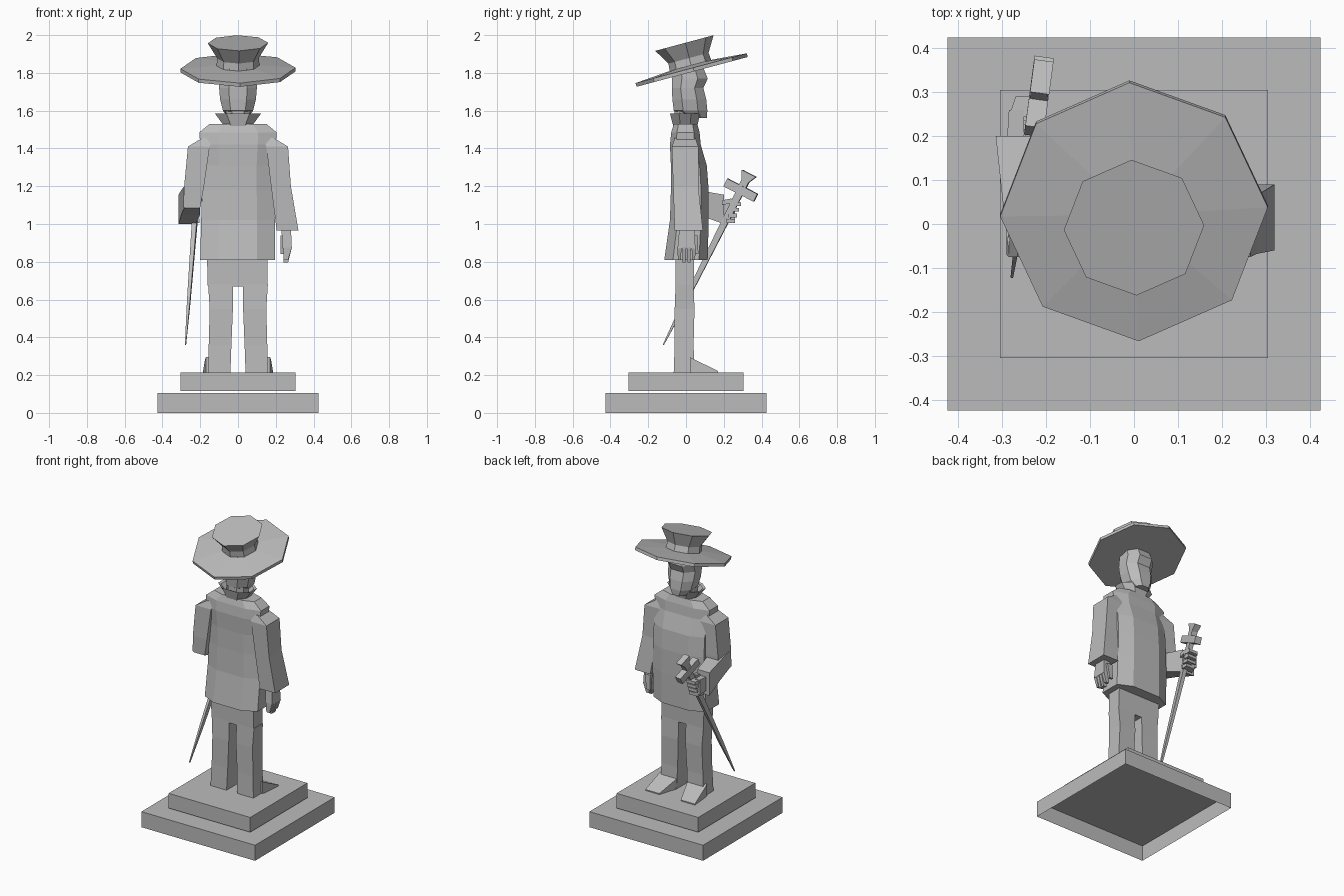
import bpy
import bmesh
import math
from mathutils import Matrix, Vector

if "Cube" in bpy.data.objects:
    bpy.data.objects.remove(bpy.data.objects["Cube"], do_unlink=True)

GREY = (0.5, 0.5, 0.5, 1)
stone = bpy.data.materials.new("grey_stone")
stone.use_nodes = True
stone.diffuse_color = GREY
stone.node_tree.nodes["Principled BSDF"].inputs["Base Color"].default_value = GREY


def finish(name, bm, matrix=None):
    """Turn a bmesh into a flat shaded stone object."""
    if matrix is not None:
        bm.transform(matrix)
    bmesh.ops.recalc_face_normals(bm, faces=bm.faces)
    mesh = bpy.data.meshes.new(name)
    bm.to_mesh(mesh)
    bm.free()
    mesh.materials.append(stone)
    obj = bpy.data.objects.new(name, mesh)
    bpy.context.collection.objects.link(obj)
    return obj


def skin(bm, rings, capped=True):
    """Bridge rings of points with quads and close both ends."""
    rings = [[bm.verts.new(p) for p in ring] for ring in rings]
    count = len(rings[0])
    for low, high in zip(rings, rings[1:]):
        for i in range(count):
            j = (i + 1) % count
            bm.faces.new((low[i], low[j], high[j], high[i]))
    if capped:
        bm.faces.new(rings[0][::-1])
        bm.faces.new(rings[-1])


def section(x0, x1, y0, y1, cut_x, cut_y):
    """Rectangle, with its corners cut by a share of its size if asked."""
    if not cut_x:
        return [(x0, y0), (x1, y0), (x1, y1), (x0, y1)]
    cx, cy = (x1 - x0) * cut_x, (y1 - y0) * cut_y
    return [(x0 + cx, y0), (x1 - cx, y0), (x1, y0 + cy), (x1, y1 - cy),
            (x1 - cx, y1), (x0 + cx, y1), (x0, y1 - cy), (x0, y0 + cy)]


def loft(name, sections, cut_x=0, cut_y=0, along_y=False, mirror=False, matrix=None):
    """Loft sections given as (level, x0, x1, y0, y1); along_y swaps y and z."""
    rings = []
    for level, *box in sections:
        flat = section(*box, cut_x, cut_y)
        rings.append([(x, level, y) if along_y else (x, y, level) for x, y in flat])
    bm = bmesh.new()
    skin(bm, rings)
    if mirror:
        bm.transform(Matrix.Scale(-1, 4, Vector((1, 0, 0))))
    return finish(name, bm, matrix)


def lathe(name, profile, matrix, sides=8):
    """Spin a (radius, height) profile into a faceted solid."""
    bm = bmesh.new()
    turns = [math.tau * i / sides for i in range(sides)]
    skin(bm, [[(r * math.cos(a), r * math.sin(a), h) for a in turns] for r, h in profile])
    return finish(name, bm, matrix)


# Plinth: the lower step is open underneath
for name, half, low, high in (("lower_plinth", .425, 0, .105), ("upper_plinth", .305, .115, .215)):
    plinth = bmesh.new()
    bmesh.ops.create_cube(plinth, size=1)
    if low == 0:
        under = [f for f in plinth.faces if f.normal.z < -.5]
        bmesh.ops.delete(plinth, geom=under, context="FACES")
    size = Matrix.Diagonal((half * 2, half * 2, high - low, 1))
    finish(name, plinth, Matrix.Translation((0, 0, (low + high) / 2)) @ size)

# Trousers and shoes
loft("hips", [(.67, -.16, .155, -.055, .04), (.86, -.165, .155, -.055, .045)])
for side, mirror in (("left", False), ("right", True)):
    loft(side + "_leg", [(.215, .04, .16, -.065, .045), (.36, .035, .155, -.06, .04),
                         (.55, .027, .15, -.06, .045), (.68, .027, .158, -.055, .04)], mirror=mirror)
    loft(side + "_shoe", [(.02, .04, .17, .215, .295), (.05, .042, .175, .215, .28),
                          (.17, .08, .185, .215, .222)], along_y=True, mirror=mirror)

# Coat
loft("coat", [(.81, -.2, .195, -.115, .115), (1.02, -.195, .195, -.085, .12),
              (1.18, -.19, .19, -.08, .12), (1.31, -.19, .19, -.08, .11),
              (1.42, -.2, .2, -.085, .078), (1.485, -.205, .205, -.078, .072),
              (1.53, -.15, .15, -.065, .06)], .24, .2)

# Neck, collar and head; the face looks towards +y
loft("neck", [(1.5, -.06, .06, -.06, .05), (1.62, -.065, .065, -.06, .055)], .25, .25)
collar = bmesh.new()
skin(collar, [[(x, y, z) for x, y in section(-w, w, back, front, .25, .3)]
              for z, w, back, front in ((1.52, .075, -.068, .06), (1.585, .122, -.085, .075),
                                        (1.58, .105, -.075, .065), (1.53, .065, -.055, .05))], False)
finish("collar", collar)
loft("head", [(1.56, -.05, .05, .0, .11), (1.6, -.08, .08, -.065, .113),
              (1.66, -.095, .095, -.072, .107), (1.72, -.1, .1, -.075, .092),
              (1.77, -.1, .1, -.075, .115), (1.83, -.095, .095, -.07, .09)], .26, .28)

# Hat, tipped back
tilt = Matrix.Translation((0, .03, 1.815)) @ Matrix.Rotation(math.radians(15), 4, "X")
tilt = tilt @ Matrix.Rotation(math.radians(2), 4, "Z")
lathe("hat_brim", [(.1, -.01), (.305, -.01), (.305, .01), (.12, .025)], tilt)
lathe("hat_crown", [(.115, .015), (.11, .065), (.16, .148)], tilt)

# Left arm hangs down
loft("left_sleeve", [(.965, .205, .32, -.06, .09), (1.2, .175, .28, -.068, .065),
                     (1.41, .15, .265, -.075, .065), (1.455, .13, .19, -.06, .05)])
loft("left_palm", [(.87, .235, .285, -.045, .05), (.98, .23, .28, -.035, .045)])
for i in range(4):
    y = -.045 + i * .025
    tip = .81 if i in (0, 3) else .795
    loft("left_finger", [(tip, .242, .265, y + .002, y + .018), (.875, .24, .285, y, y + .021)])
loft("left_thumb", [(.84, .225, .25, .05, .066), (.94, .225, .265, .035, .06)])

# Right arm is bent forward
loft("right_upper_sleeve", [(1.09, -.29, -.2, -.07, .06), (1.2, -.285, -.18, -.075, .065),
                            (1.41, -.265, -.15, -.075, .065), (1.455, -.19, -.13, -.06, .05)])
loft("right_forearm", [(-.07, -.285, -.2, 1.085, 1.2), (.06, -.3, -.2, 1.05, 1.18),
                       (.2, -.315, -.225, 1.0, 1.155)], along_y=True)
loft("right_palm", [(.18, -.29, -.25, 1.03, 1.12), (.26, -.285, -.25, 1.02, 1.12)], along_y=True)
for i in range(4):
    z = 1.005 + i * .03
    loft("right_finger", [(.215 + i * .01, -.285, -.205, z, z + .023),
                          (.26 + i * .01, -.27, -.205, z, z + .02)], along_y=True)
loft("right_thumb", [(.19, -.25, -.21, 1.1, 1.125), (.24, -.24, -.21, 1.11, 1.135)], along_y=True)

# Sword: local z runs from the tip to the end of the grip, local y along the guard
tip, end = Vector((-.278, -.12, .36)), Vector((-.21, .335, 1.268))
axis = (end - tip).normalized()
guard = Vector((.12, .9, -.45))
guard = (guard - axis * guard.dot(axis)).normalized()
pose = Matrix((guard.cross(axis), guard, axis)).transposed().to_4x4()
pose.translation = tip
length = (end - tip).length
loft("sword_blade", [(0, -.003, .003, -.003, .003), (length * .25, -.008, .008, -.012, .012),
                     (length * .9, -.015, .015, -.02, .02)], matrix=pose)
loft("sword_guard", [(length * .88, -.022, .022, -.09, .09),
                     (length * .925, -.022, .022, -.09, .09)], matrix=pose)
loft("sword_grip", [(length * .91, -.02, .02, -.02, .02), (length * .955, -.02, .02, -.02, .02),
                    (length, -.022, .022, -.042, .042)], matrix=pose)
